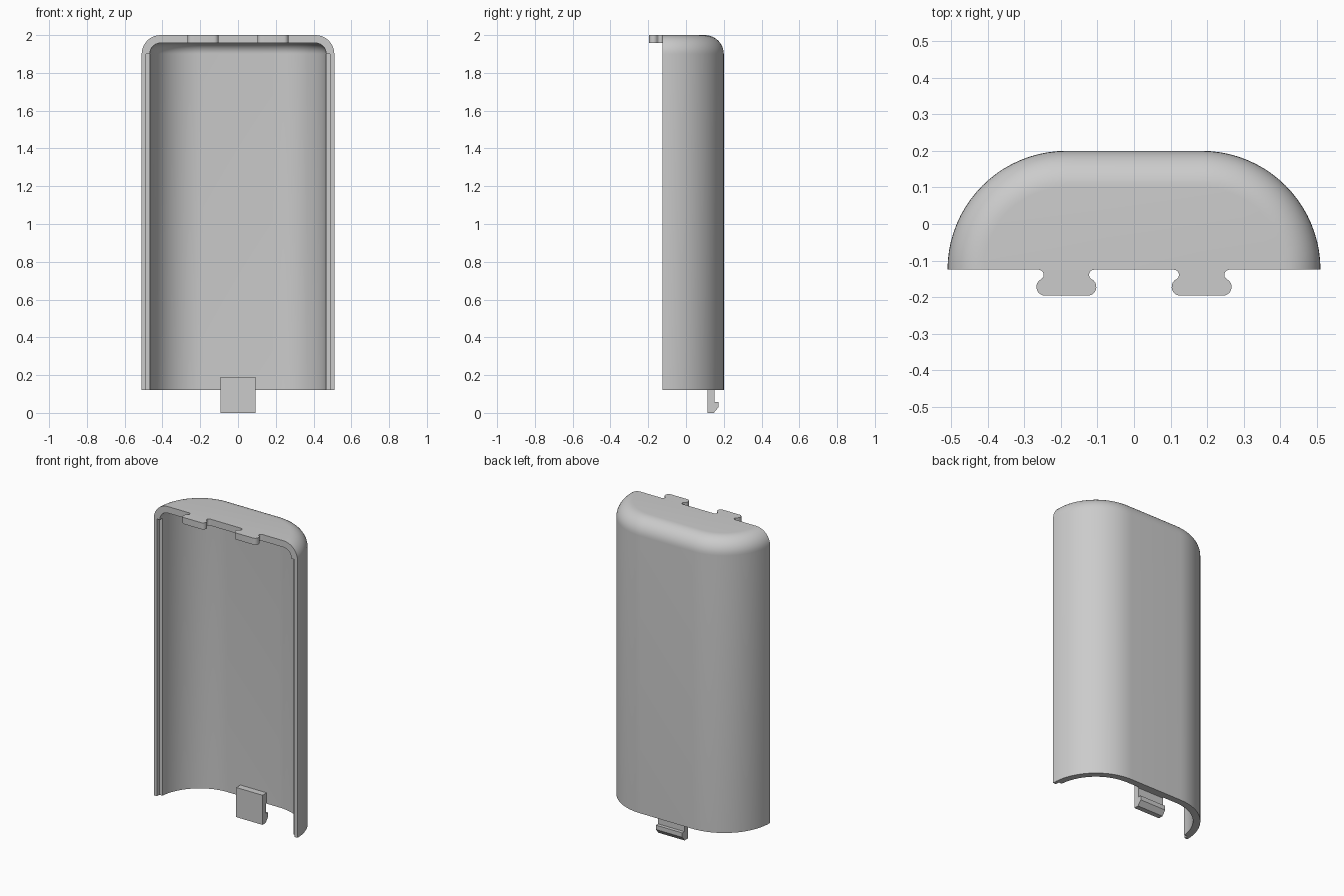
import bpy, bmesh
from math import sin, cos, pi, radians

if "Cube" in bpy.data.objects:
    bpy.data.objects.remove(bpy.data.objects["Cube"])

grey = bpy.data.materials.new("light grey plastic")
grey.use_nodes = True
GREY = (0.6, 0.6, 0.6, 1)
grey.diffuse_color = GREY
grey.node_tree.nodes["Principled BSDF"].inputs["Base Color"].default_value = GREY

FRONT, BOTTOM, TOP = -0.125, 0.12, 2.0
ARC_X, RADIUS, WALL = 0.185, 0.325, 0.043


def finish(bm, name):
    """Turn a bmesh into a named object in the shared material."""
    bmesh.ops.recalc_face_normals(bm, faces=bm.faces)
    mesh = bpy.data.meshes.new(name)
    bm.to_mesh(mesh)
    bm.free()
    mesh.materials.append(grey)
    ob = bpy.data.objects.new(name, mesh)
    bpy.context.collection.objects.link(ob)
    return ob


def prism(name, outline, offset):
    """Extrude a closed outline of 3D points by an offset."""
    bm = bmesh.new()
    face = bm.faces.new([bm.verts.new(p) for p in outline])
    new = bmesh.ops.extrude_face_region(bm, geom=[face])["geom"]
    bmesh.ops.translate(bm, vec=offset, verts=[v for v in new if isinstance(v, bmesh.types.BMVert)])
    return finish(bm, name)


def smooth(ob):
    bpy.ops.object.select_all(action="DESELECT")
    ob.select_set(True)
    bpy.context.view_layer.objects.active = ob
    bpy.ops.object.shade_smooth_by_angle(angle=radians(30))


def arch(bm, radius, z, steps=20):
    """Flat-backed arch with quarter-round sides, from right end to left end."""
    half = [(ARC_X + radius * cos(a), FRONT + radius * sin(a))
            for a in (i * pi / 2 / steps for i in range(steps + 1))]
    points = half + [(-x, y) for x, y in reversed(half)]
    return [bm.verts.new((x, y, z)) for x, y in points]


def skin(bm, radius, top, fillet, steps=10):
    """Loft arches up to a rounded, closed top."""
    rings = [arch(bm, radius, BOTTOM)]
    for i in range(steps + 1):
        a = i * pi / 2 / steps
        rings.append(arch(bm, radius - fillet * (1 - cos(a)), top - fillet * (1 - sin(a))))
    for low, high in zip(rings, rings[1:]):
        for i in range(len(low) - 1):
            bm.faces.new((low[i], low[i + 1], high[i + 1], high[i]))
    bm.faces.new(rings[-1])
    return rings


# Hollow cover: outer and inner skins joined along the rims
bm = bmesh.new()
outer = skin(bm, RADIUS, TOP, 0.1)
inner = skin(bm, RADIUS - WALL, TOP - 0.042, 0.057)
for end in (0, -1):
    for i in range(len(outer) - 1):
        bm.faces.new((outer[i][end], outer[i + 1][end], inner[i + 1][end], inner[i][end]))
bm.faces.new((outer[-1][0], outer[-1][-1], inner[-1][-1], inner[-1][0]))
for i in range(len(outer[0]) - 1):
    bm.faces.new((outer[0][i], outer[0][i + 1], inner[0][i + 1], inner[0][i]))
cover = finish(bm, "cover_shell")

# Stepped recess along the inside of each side rim
for side in (1, -1):
    outline = [(side * x, y, 0.0) for x, y in ((0.43, -0.2), (0.488, -0.2), (0.488, -0.1), (0.43, -0.1))]
    cutter = prism("rim_cutter", outline, (0, 0, 1.9))
    cutter.hide_render = True
    mod = cover.modifiers.new("rim_step", "BOOLEAN")
    mod.operation, mod.solver, mod.object = "DIFFERENCE", "EXACT", cutter
    bpy.context.view_layer.objects.active = cover
    bpy.ops.object.modifier_apply(modifier=mod.name)
    bpy.data.objects.remove(cutter)
smooth(cover)


def arc(cx, cy, r, start, end, steps=8):
    return [(cx + r * cos(radians(start + (end - start) * i / steps)),
             cy + r * sin(radians(start + (end - start) * i / steps))) for i in range(steps + 1)]


# Rounded dovetail tabs at the front of the top
half = [(0.074, FRONT + 0.002)] + arc(0.076, -0.139, 0.014, 90, 225) + arc(0.058, -0.172, 0.024, 45, -90)
for name, x0 in (("left_tab", ARC_X), ("right_tab", -ARC_X)):
    outline = half + [(-x, y) for x, y in reversed(half)]
    smooth(prism(name, [(x0 + x, y, 1.958) for x, y in outline], (0, 0, 0.042)))

# Snap clip with a barbed hook below the back wall
clip = [(0.115, 0), (0.147, 0), (0.172, 0.03), (0.172, 0.058), (0.15, 0.058),
        (0.15, 0.12), (0.16, 0.122), (0.16, 0.19), (0.115, 0.19)]
prism("snap_clip", [(-0.093, y, z) for y, z in clip], (0.186, 0, 0))
